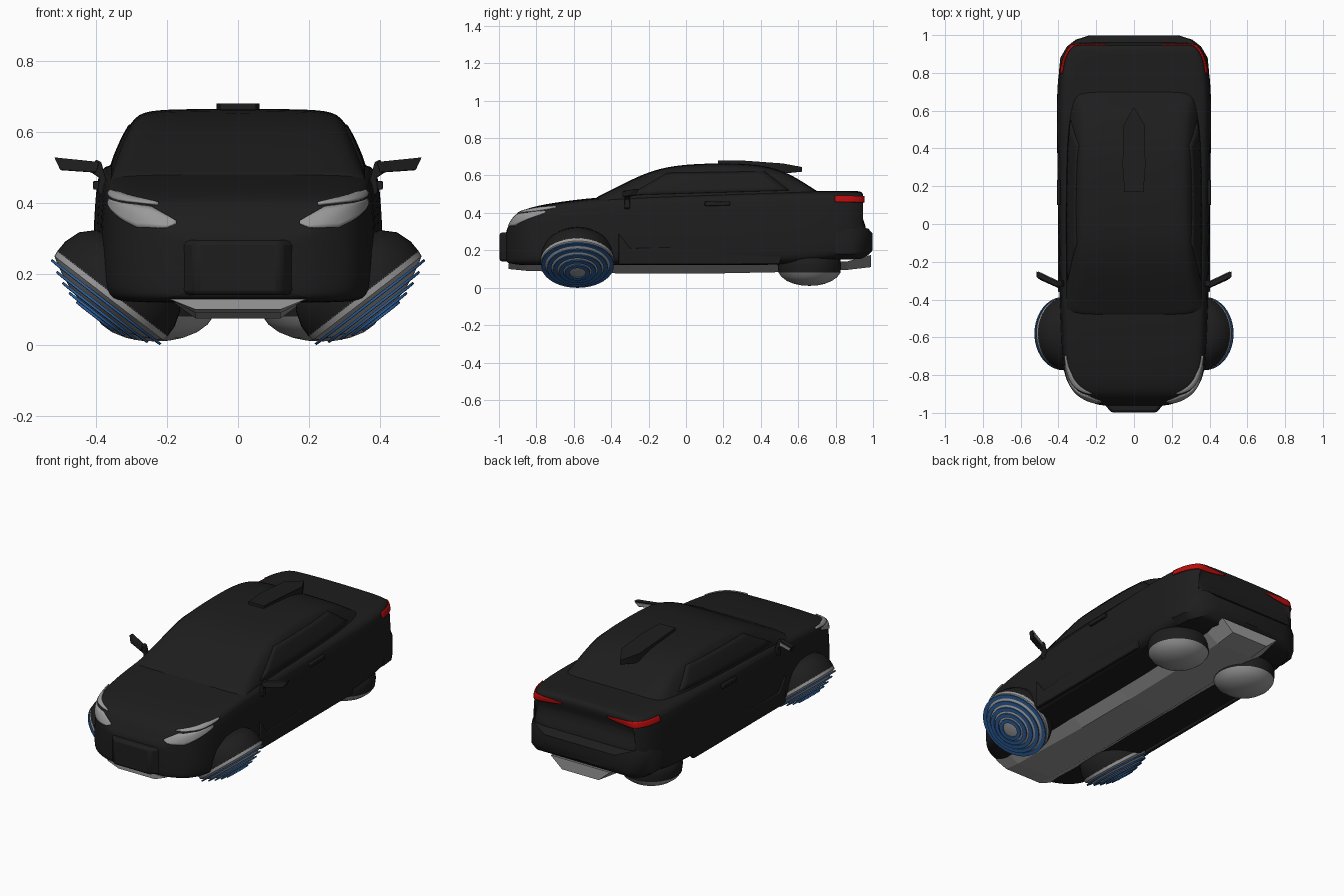
import bpy, bmesh, math
from mathutils import Vector
from mathutils.bvhtree import BVHTree

if "Cube" in bpy.data.objects:
    bpy.data.objects.remove(bpy.data.objects["Cube"])


def material(name, col):
    m = bpy.data.materials.new(name)
    m.diffuse_color = (*col, 1)
    m.use_nodes = True
    m.node_tree.nodes["Principled BSDF"].inputs["Base Color"].default_value = m.diffuse_color
    return m


BLACK = material("black_paint", (0.0125, 0.0125, 0.0125))
GREY = material("light_grey", (0.32, 0.32, 0.32))
BLUE = material("blue_glow", (0.025, 0.11, 0.32))
RED = material("red_lens", (0.5, 0.004, 0.004))


def make(name, verts, faces, mat, subsurf=0, bevel=0, smooth=True):
    me = bpy.data.meshes.new(name)
    me.from_pydata([tuple(v) for v in verts], [], faces)
    me.materials.append(mat)
    bm = bmesh.new()
    bm.from_mesh(me)
    bmesh.ops.remove_doubles(bm, verts=bm.verts, dist=1e-5)
    bmesh.ops.delete(bm, geom=[v for v in bm.verts if not v.link_faces], context='VERTS')
    bmesh.ops.recalc_face_normals(bm, faces=bm.faces)
    bm.to_mesh(me)
    bm.free()
    ob = bpy.data.objects.new(name, me)
    bpy.context.collection.objects.link(ob)
    if bevel:
        b = ob.modifiers.new("bevel", 'BEVEL')
        b.width, b.segments = bevel, 2
    if subsurf:
        s = ob.modifiers.new("subsurf", 'SUBSURF')
        s.levels = s.render_levels = subsurf
    if smooth:
        bpy.ops.object.select_all(action='DESELECT')
        ob.select_set(True)
        bpy.context.view_layer.objects.active = ob
        bpy.ops.object.shade_smooth_by_angle(angle=math.radians(35))
    return ob


def loft(name, stations, mat, **kw):
    """stations: (y, half section from bottom centre to top centre)"""
    verts, faces = [], []
    for y, half in stations:
        ring = half + [(-x, z) for x, z in half[-2:0:-1]]
        verts += [(x, y, z) for x, z in ring]
    n, k = len(ring), len(stations)
    for i in range(k - 1):
        for j in range(n):
            a, b = i * n + j, i * n + (j + 1) % n
            faces.append((a, b, b + n, a + n))
    faces += [tuple(range(n)), tuple(range((k - 1) * n, k * n))]
    return make(name, verts, faces, mat, **kw)


def prism(name, pts, vec, mat, bevel=0):
    n = len(pts)
    verts = [Vector(p) for p in pts]
    verts += [p + Vector(vec) for p in verts]
    faces = [tuple(range(n)), tuple(range(n, 2 * n))]
    faces += [(i, (i + 1) % n, (i + 1) % n + n, i + n) for i in range(n)]
    return make(name, verts, faces, mat, bevel=bevel)


def lathe(name, prof, centre, axis, mat, closed=False, n=48):
    q = Vector(axis).to_track_quat('Z', 'Y')
    verts = [q @ Vector((r * math.cos(2 * math.pi * j / n), r * math.sin(2 * math.pi * j / n), h)) + Vector(centre)
             for r, h in prof for j in range(n)]
    m = len(prof)
    faces = [(i * n + j, i * n + (j + 1) % n, (i + 1) % m * n + (j + 1) % n, (i + 1) % m * n + j)
             for i in range(m if closed else m - 1) for j in range(n)]
    return make(name, verts, faces, mat)


# main body shell
def body_half(w, zb, zt):
    h = zt - zb
    return [(0, zb), (0.6 * w, zb), (0.95 * w, zb), (w, zb + 0.12 * h), (w, zb + 0.4 * h), (w * 0.985, zb + 0.7 * h),
            (0.965 * w, zb + 0.95 * h), (0.88 * w, zt), (0.5 * w, zt + 0.004), (0, zt + 0.006)]


B = [(-0.965, .16, .14, .30), (-.95, .22, .13, .32), (-.915, .29, .125, .385), (-.87, .34, .12, .412),
     (-.78, .376, .12, .437), (-.63, .388, .12, .46), (-.45, .392, .12, .48), (-.2, .398, .12, .49),
     (.1, .403, .12, .50), (.45, .408, .12, .51), (.7, .41, .135, .513), (.84, .395, .16, .512),
     (.91, .37, .17, .512), (.947, .335, .175, .508), (.95, .33, .175, .47), (.93, .335, .18, .42),
     (.945, .345, .18, .36), (.965, .31, .18, .32)]
body = loft("body_shell", [(y, body_half(w, a, b)) for y, w, a, b in B], BLACK, subsurf=2)

# cabin with roof
C = [(-.49, .365, .35, .476), (-.45, .367, .343, .492), (-.3, .372, .314, .572), (-.14, .375, .298, .64),
     (.05, .378, .292, .66), (.28, .378, .29, .663), (.45, .375, .288, .648), (.58, .365, .29, .592),
     (.68, .345, .31, .525), (.72, .335, .315, .503)]
cabin = loft("cabin", [(y, [(0, .44), (wb * .7, .44), (wb, .45), (wb * .6 + wt * .4, .45 * .55 + zt * .45),
             (wt + .008, zt - .025), (wt - .03, zt), (wt * .5, zt + .003), (0, zt + .004)])
             for y, wb, wt, zt in C], BLACK, subsurf=2)

# underbody plate
loft("chassis_plate", [(y, [(0, a), (.12, a), (.195, b), (0, b)]) for y, a, b in
     [(-.95, .10, .13), (-.85, .09, .13), (-.3, .075, .13), (.1, .075, .13), (.6, .085, .13),
      (.86, .095, .14), (.99, .11, .175)]], GREY, smooth=False)

bpy.context.view_layer.update()
dg = bpy.context.evaluated_depsgraph_get()
TREE = {o.name: BVHTree.FromObject(o, dg) for o in (body, cabin)}


def patch(name, target, ray, mat, nu=14, nv=5, lift=0.004):
    """thin plate laid over a surface; ray(u, v) gives start and direction"""
    verts, ok = [], []
    for i in range(nu + 1):
        for j in range(nv + 1):
            o, d = [Vector(p) for p in ray(i / nu, j / nv)]
            hit, nor, _, _ = TREE[target].ray_cast(o, d)
            ok.append(hit is not None)
            verts.append(hit + (nor if nor.dot(d) < 0 else -nor) * lift if hit else o)
    faces = []
    for i in range(nu):
        for j in range(nv):
            a = i * (nv + 1) + j
            f = (a, a + 1, a + nv + 2, a + nv + 1)
            if all(ok[k] for k in f):
                faces.append(f)
    ob = make(name, verts, faces, mat)
    s = ob.modifiers.new("thickness", 'SOLIDIFY')
    s.thickness, s.offset = 0.007, 0


def lerp(pts, u):
    for (a, p), (b, q) in zip(pts, pts[1:]):
        if u <= b:
            return p + (q - p) * (u - a) / (b - a)
    return pts[-1][1]


def around(s, p0, p1, c, bot, top):
    """rays toward a corner centre c, sweeping from target p0 to p1"""
    def ray(u, v):
        d = (Vector(p0).lerp(Vector(p1), u) - Vector(c)).normalized()
        z = lerp(bot, u) * (1 - v) + lerp(top, u) * v
        return (s * (c[0] + d.x), c[1] + d.y, z), (-s * d.x, -d.y, 0)
    return ray


def from_side(s, a, b, c, d):
    """side rays through a y,z quad: bottom a-b, top c-d"""
    a, b, c, d = [Vector(p) for p in (a, b, c, d)]

    def ray(u, v):
        p = a.lerp(b, u).lerp(c.lerp(d, u), v)
        return (s, p.x, p.y), (-s, 0, 0)
    return ray


def dome(r):
    return .062 * (1 - (r / .195) ** 2)


for s, side in ((-1, "left"), (1, "right")):
    # headlights: main lens and slim upper lens
    patch("headlight_" + side, "body_shell", around(s, (.175, -.95), (.385, -.76), (.12, -.65),
          [(0, .340), (.1, .329), (.4, .331), (.7, .37), (1, .40)],
          [(0, .346), (.3, .386), (.7, .402), (1, .412)]), GREY, nu=20)
    patch("upper_headlight_" + side, "body_shell", around(s, (.23, -.91), (.385, -.70), (.12, -.65),
          [(0, .392), (.6, .408), (1, .425)], [(0, .397), (.6, .426), (1, .434)]), GREY, nv=3)
    # tail lights wrapping round the corner
    patch("tail_light_" + side, "body_shell", around(s, (.15, .95), (.395, .80), (.1, .72),
          [(0, .475), (.4, .455), (1, .458)], [(0, .482), (.4, .488), (1, .489)]), RED, nu=24)
    # side window
    patch("side_window_" + side, "cabin", from_side(s, (-.30, .495), (.55, .52), (-.10, .612), (.42, .62)),
          BLACK, lift=.0005)
    # door handle and sill
    prism("door_handle_" + side, [(s * .39, .1, .437), (s * .39, .235, .439), (s * .39, .235, .462),
          (s * .39, .1, .46)], (s * .018, 0, 0), BLACK, .004)
    prism("side_sill_" + side, [(s * .38, -.36, .125), (s * .38, .50, .125), (s * .38, .55, .29), (s * .38, .50, .23),
          (s * .38, -.3, .21), (s * .38, -.36, .29)], (s * .022, 0, 0), BLACK, .005)
    # door mirror with stem and glass
    prism("mirror_stem_" + side, [(s * .37, -.33, .41), (s * .395, -.33, .43), (s * .39, -.33, .47),
          (s * .42, -.33, .49), (s * .40, -.33, .522), (s * .385, -.33, .515), (s * .37, -.33, .46)],
          (0, .03, 0), BLACK, .004)
    prism("mirror_" + side, [(s * .39, -.34, .515), (s * .40, -.34, .485), (s * .50, -.295, .492),
          (s * .517, -.28, .528)], (0, .03, 0), BLACK, .003)
    prism("mirror_glass_" + side, [(s * .405, -.303, .51), (s * .41, -.301, .491), (s * .495, -.264, .498),
          (s * .508, -.254, .520)], (0, .004, 0), GREY)

    # front hover wheel: tyre, grey dish and blue rings
    c, ax = (s * .366, -.58, .128), (s * .61, 0, -.79)
    lathe("front_tyre_" + side, [(0, -.15), (.10, -.15), (.145, -.135), (.18, -.10), (.195, -.055), (.196, -.02)],
          c, ax, BLACK)
    lathe("front_dish_" + side, [(.196, -.022)] + [(r, dome(r) - .005) for r in (.194, .18, .15, .11, .07, .035, 0)],
          c, ax, GREY)
    for i in range(5):
        ro = .194 - .032 * i
        h = dome(ro - .01)
        lathe(f"blue_ring_{side}_{i + 1}", [(ro - .022, h), (ro, h - .001), (ro, h + .006), (ro - .022, h + .007)],
              c, ax, BLUE, closed=True)

    # rear wheel lying flat under the body, grey dome downward
    c, ax = (s * .235, .66, .10), (0, 0, -1)
    lathe("rear_tyre_" + side, [(0, -.10), (.13, -.10), (.165, -.05), (.170, -.02), (.165, .02)], c, ax, BLACK)
    lathe("rear_dish_" + side, [(.165, .02), (.15, .042), (.12, .064), (.08, .08), (.04, .088), (0, .09)],
          c, ax, GREY)

# roof fin with pointed tail
fin = prism("roof_fin", [(-.05, .17, .645), (.05, .17, .645), (.06, .3, .65), (.058, .52, .61), (0, .62, .62),
            (-.058, .52, .61), (-.06, .3, .65)], (0, 0, .03), BLACK)
for v in list(fin.data.vertices)[7:]:
    v.co.z = .680 if v.co.y < .35 else (.664 if v.co.y < .6 else .645)
# front bumper nose
prism("front_nose", [(-.19, -.9, .295), (-.16, -.95, .295), (-.12, -.998, .295), (.12, -.998, .295), (.16, -.95, .295),
      (.19, -.9, .295)], (0, 0, -.155), BLACK, .014)
# rear bumper
loft("rear_bumper", [(y, [(0, a), (w * .9, a), (w, a + .03), (w, b - .03), (w * .96, b), (0, b)]) for y, w, a, b in
     [(.80, .398, .15, .32), (.88, .39, .15, .325), (.94, .355, .155, .325), (.975, .31, .175, .315),
      (.998, .24, .20, .29)]], BLACK)
